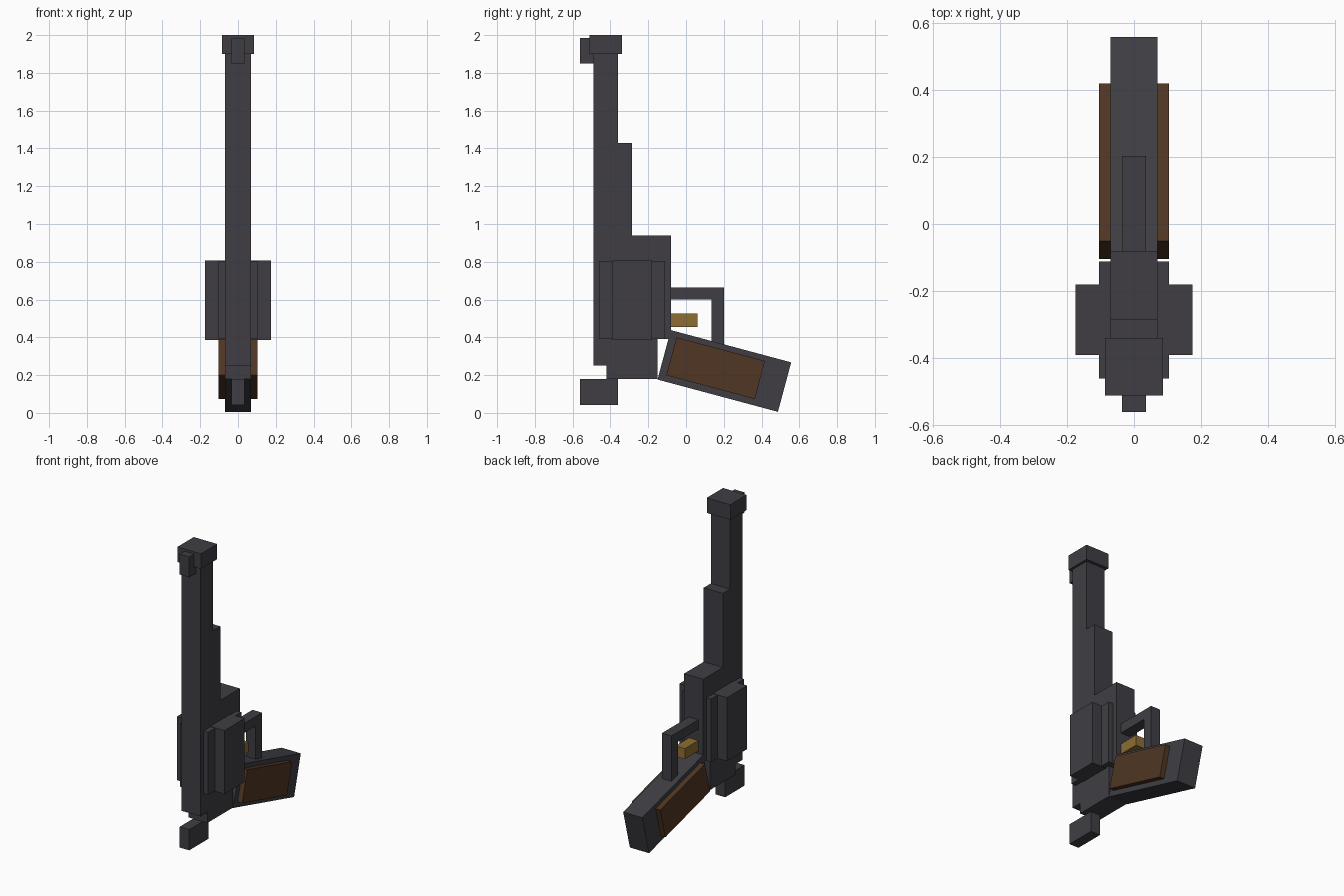
import bpy, bmesh
from math import radians

default = bpy.data.objects.get("Cube")
if default:
    bpy.data.objects.remove(default, do_unlink=True)


def material(name, rgb):
    m = bpy.data.materials.new(name)
    m.use_nodes = True
    m.diffuse_color = (*rgb, 1)
    m.node_tree.nodes["Principled BSDF"].inputs["Base Color"].default_value = (*rgb, 1)
    return m


steel = material("dark_steel", (0.05, 0.048, 0.057))
wood = material("brown_wood", (0.08, 0.037, 0.017))
brass = material("brass", (0.27, 0.155, 0.033))


def add_object(name, bm, mat):
    bmesh.ops.recalc_face_normals(bm, faces=bm.faces)
    mesh = bpy.data.meshes.new(name)
    bm.to_mesh(mesh)
    bm.free()
    mesh.materials.append(mat)
    obj = bpy.data.objects.new(name, mesh)
    bpy.context.collection.objects.link(obj)
    return obj


def extrude_profile(name, points, half_width, mat):
    """Extrude a side outline (y, z) symmetrically across x."""
    bm = bmesh.new()
    face = bm.faces.new([bm.verts.new((-half_width, y, z)) for y, z in points])
    new = bmesh.ops.extrude_face_region(bm, geom=[face])["geom"]
    moved = [v for v in new if isinstance(v, bmesh.types.BMVert)]
    bmesh.ops.translate(bm, verts=moved, vec=(2 * half_width, 0, 0))
    return add_object(name, bm, mat)


def block(name, half_width, y0, y1, z0, z1, mat=steel):
    return extrude_profile(name, [(y0, z0), (y1, z0), (y1, z1), (y0, z1)], half_width, mat)


def tilted_block(name, half_width, centre, length, height, mat):
    obj = block(name, half_width, -length / 2, length / 2, -height / 2, height / 2, mat)
    obj.location = (0, *centre)
    obj.rotation_euler.x = radians(-15)
    return obj


# Barrel, under-lug and frame share one stepped outline
extrude_profile("barrel_and_frame", [
    (-0.49, 0.25), (-0.42, 0.25), (-0.42, 0.18), (-0.15, 0.18),
    (-0.15, 0.39), (-0.08, 0.39), (-0.08, 0.94), (-0.285, 0.94),
    (-0.285, 1.43), (-0.36, 1.43), (-0.36, 1.9), (-0.49, 1.9)], 0.07, steel)

# Muzzle and sight
block("muzzle", 0.086, -0.51, -0.34, 1.9, 2.0)
block("front_sight", 0.035, -0.56, -0.45, 1.85, 1.985)

# Cylinder: a deep block crossed by a wide one
block("cylinder_core", 0.104, -0.46, -0.112, 0.39, 0.805)
block("cylinder_sides", 0.174, -0.39, -0.18, 0.387, 0.808)

# Hammer
block("hammer", 0.035, -0.56, -0.36, 0.043, 0.18)

# Trigger and its guard
block("trigger", 0.034, -0.08, 0.06, 0.455, 0.525, brass)
extrude_profile("trigger_guard", [
    (-0.08, 0.6), (0.135, 0.6), (0.135, 0.33), (0.202, 0.33),
    (0.202, 0.663), (-0.08, 0.663)], 0.035, steel)

# Grip with wooden panels on both sides
tilted_block("grip", 0.07, (0.203, 0.222), 0.66, 0.271, steel)
tilted_block("grip_panels", 0.104, (0.157, 0.237), 0.485, 0.208, wood)
